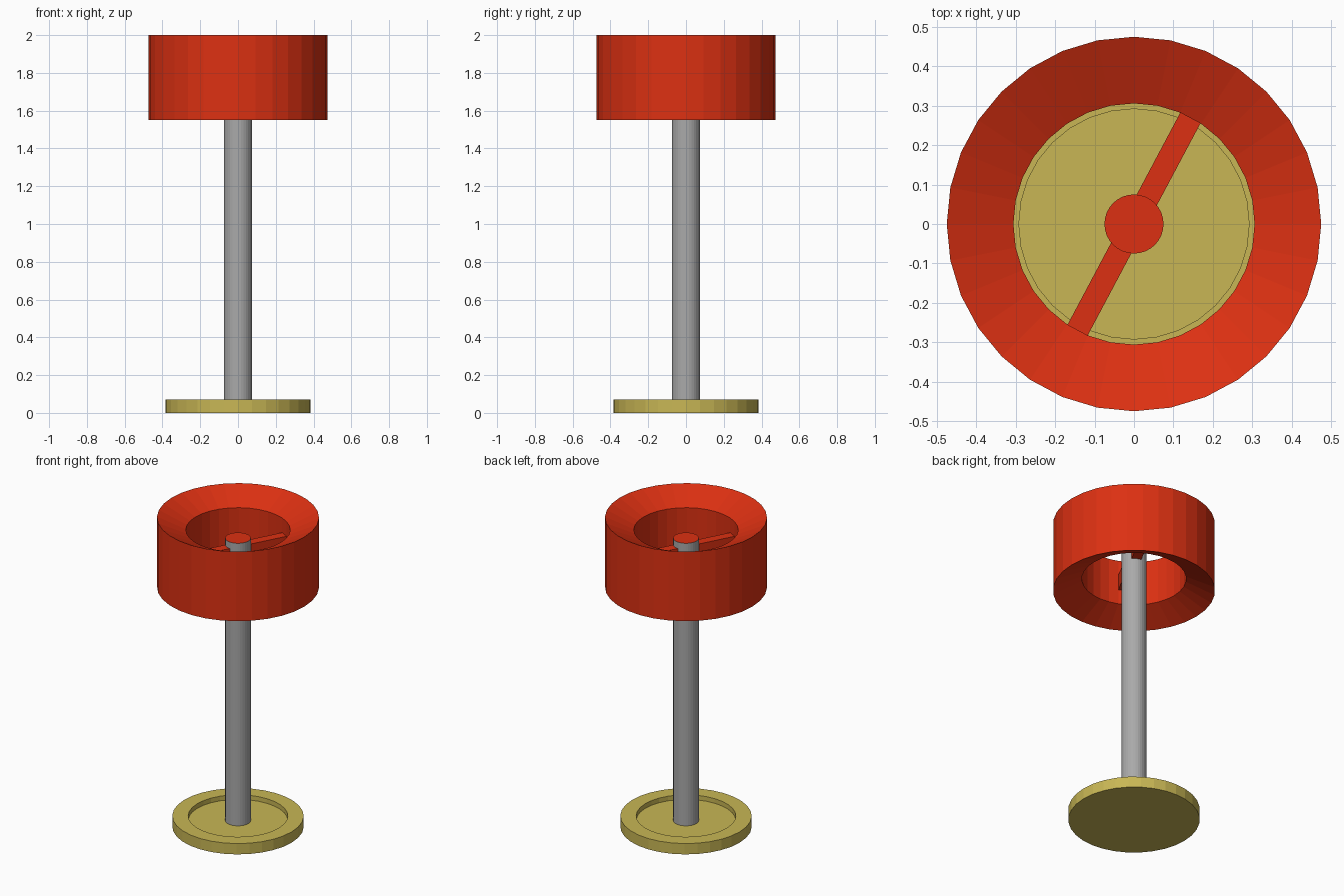
import bpy, bmesh, math
from mathutils import Matrix

if "Cube" in bpy.data.objects:
    bpy.data.objects.remove(bpy.data.objects["Cube"])

SIDES = 32


def material(name, color):
    m = bpy.data.materials.new(name)
    m.diffuse_color = color
    m.use_nodes = True
    m.node_tree.nodes["Principled BSDF"].inputs["Base Color"].default_value = m.diffuse_color
    return m


red = material("red", (0.72, 0.03, 0.006, 1))
yellow = material("yellow", (0.58, 0.47, 0.09, 1))


def finish(name, bm, mat=None):
    bmesh.ops.recalc_face_normals(bm, faces=bm.faces)
    mesh = bpy.data.meshes.new(name)
    bm.to_mesh(mesh)
    bm.free()
    obj = bpy.data.objects.new(name, mesh)
    bpy.context.collection.objects.link(obj)
    if mat:
        mesh.materials.append(mat)
    return obj


def lathe(name, profile, mat=None, closed=False):
    """Revolve (radius, z) points; open profiles start and end on a flat cap."""
    bm = bmesh.new()
    rings = []
    for r, z in profile:
        rings.append([bm.verts.new((r * math.cos(2 * math.pi * i / SIDES),
                                    r * math.sin(2 * math.pi * i / SIDES), z))
                      for i in range(SIDES)])
    pairs = list(zip(rings, rings[1:]))
    if closed:
        pairs.append((rings[-1], rings[0]))
    else:
        bm.faces.new(rings[0])
        bm.faces.new(rings[-1])
    for a, b in pairs:
        for i in range(SIDES):
            j = (i + 1) % SIDES
            bm.faces.new((a[i], a[j], b[j], b[i]))
    return finish(name, bm, mat)


# dished base with raised rim
lathe("base", [(0.385, 0), (0.385, 0.07), (0.292, 0.07), (0.292, 0.04)], yellow)

# pole with a red top face
pole = lathe("pole", [(0.075, 0.03), (0.075, 1.867)])
pole.data.materials.append(material("grey", (0.4, 0.4, 0.4, 1)))
pole.data.materials.append(red)
for f in pole.data.polygons:
    if f.normal.z > 0.9:
        f.material_index = 1

# ring head, funnelled at both ends
lathe("head_ring", [(0.475, 1.55), (0.475, 2.0), (0.306, 1.92), (0.306, 1.63)],
      red, closed=True)

# two spokes joining ring and pole
for k, name in enumerate(("spoke_back", "spoke_front")):
    bm = bmesh.new()
    bmesh.ops.create_cube(bm, size=1, matrix=(
        Matrix.Rotation(math.radians(62 + 180 * k), 4, 'Z')
        @ Matrix.Translation((0.188, 0, 1.775))
        @ Matrix.Diagonal((0.246, 0.058, 0.1, 1))))
    finish(name, bm, red)
